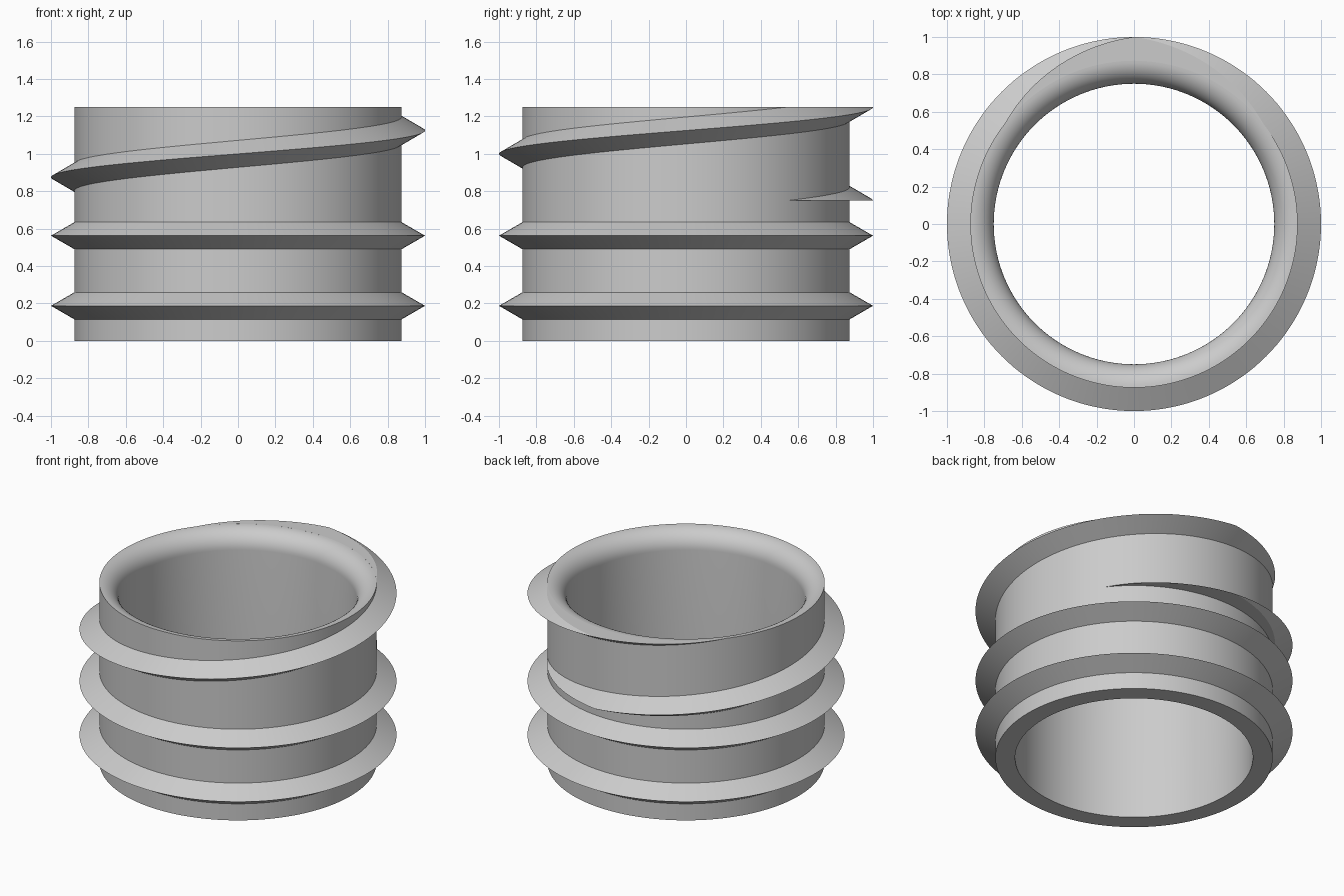
import bpy
import bmesh
import math

cube = bpy.data.objects.get("Cube")
if cube:
    bpy.data.objects.remove(cube, do_unlink=True)

STEPS = 144
WALL, BORE, TIP, HEIGHT = 0.875, 0.75, 1.0, 1.25
RIDGE = (TIP - WALL) * math.tan(math.radians(30))  # half height of a ridge at the wall

grey = bpy.data.materials.new("plain grey")
grey.use_nodes = True
colour = (0.6, 0.6, 0.6, 1)
grey.diffuse_color = colour
grey.node_tree.nodes["Principled BSDF"].inputs["Base Color"].default_value = colour


def point(radius, z, step):
    """Place a profile point, counting steps anticlockwise from the back."""
    a = math.pi / 2 + math.tau * step / STEPS
    return (radius * math.cos(a), radius * math.sin(a), z)


def sweep(bm, sections, closed):
    """Join matching closed profiles with quads."""
    rows = [[bm.verts.new(p) for p in s] for s in sections]
    pairs = list(zip(rows, rows[1:]))
    if closed:
        pairs.append((rows[-1], rows[0]))
    for a, b in pairs:
        for i in range(len(a)):
            j = (i + 1) % len(a)
            bm.faces.new((a[i], a[j], b[j], b[i]))


def finish(bm, name):
    bmesh.ops.recalc_face_normals(bm, faces=bm.faces)
    mesh = bpy.data.meshes.new(name)
    bm.to_mesh(mesh)
    bm.free()
    mesh.materials.append(grey)
    obj = bpy.data.objects.new(name, mesh)
    bpy.context.collection.objects.link(obj)
    bpy.ops.object.select_all(action='DESELECT')
    obj.select_set(True)
    bpy.context.view_layer.objects.active = obj
    bpy.ops.object.shade_smooth_by_angle(angle=math.radians(30))


# Ring body: bore, two level ridges and a rounded inner lip
profile = [(BORE, 0), (WALL, 0)]
for z in (0.1875, 0.5625):
    profile += [(WALL, z - RIDGE), (TIP, z), (WALL, z + RIDGE)]
lip = WALL - BORE
for i in range(13):
    a = math.pi / 2 * (1 + i / 12)
    profile.append((WALL + lip * math.cos(a), HEIGHT - lip + lip * math.sin(a)))
bm = bmesh.new()
sweep(bm, [[point(r, z, s) for r, z in profile] for s in range(STEPS)], True)
finish(bm, "ring_body")

# Helical thread: one rising turn, trimmed level at both ends
START, PITCH = 0.75, 0.5
root = WALL - 0.002
half = (TIP - root) * math.tan(math.radians(30))
sections = []
for s in range(-24, STEPS + 25):
    z = START + PITCH * s / STEPS
    sections.append([point(root, z - half, s), point(TIP, z, s), point(root, z + half, s)])
bm = bmesh.new()
sweep(bm, sections, False)
for z, up in ((START, -1), (HEIGHT, 1)):
    cut = bmesh.ops.bisect_plane(
        bm, geom=bm.verts[:] + bm.edges[:] + bm.faces[:], dist=1e-5,
        plane_co=(0, 0, z), plane_no=(0, 0, up), clear_outer=True)
    rim = [e for e in bm.edges if e.is_boundary
           and all(abs(v.co.z - z) < 1e-4 for v in e.verts)]
    caps = bmesh.ops.edgenet_fill(bm, edges=rim)["faces"]
    bmesh.ops.triangulate(bm, faces=caps)
finish(bm, "helical_thread")
